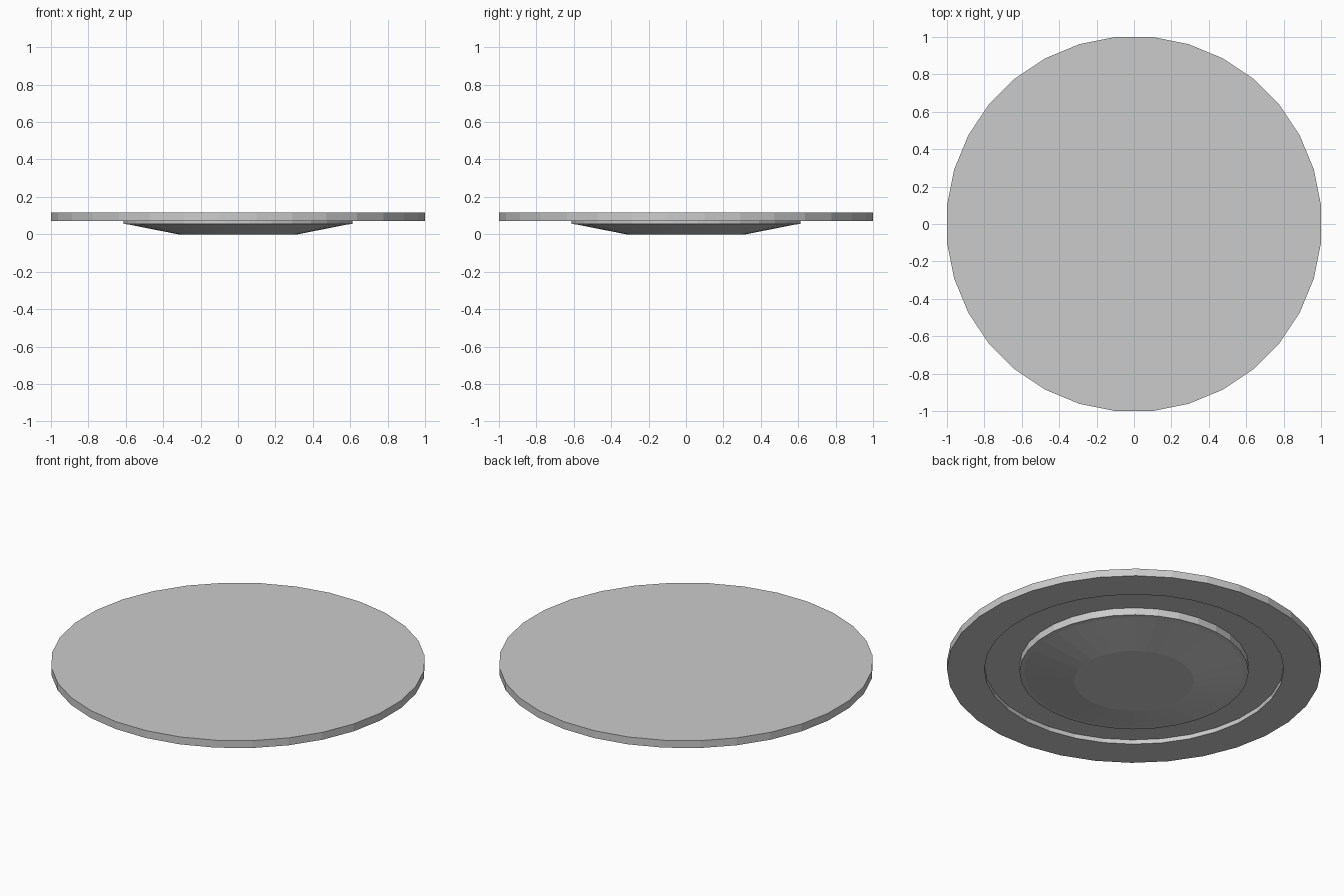
import bpy, bmesh
from math import cos, sin, pi, tau

if "Cube" in bpy.data.objects:
    bpy.data.objects.remove(bpy.data.objects["Cube"])

SIDES = 32
FLAT = 1 / cos(pi / SIDES)   # radii are measured to the flats


def lathe(name, profile):
    """Revolve (radius, z) points, listed from bottom to top, with capped ends."""
    bm = bmesh.new()
    rings = []
    for r, z in profile:
        ring = []
        for i in range(SIDES):
            a = tau * (i + 0.5) / SIDES
            ring.append(bm.verts.new((r * FLAT * cos(a), r * FLAT * sin(a), z)))
        rings.append(ring)
    for low, high in zip(rings, rings[1:]):
        for i in range(SIDES):
            j = (i + 1) % SIDES
            bm.faces.new((low[i], low[j], high[j], high[i]))
    bm.faces.new(rings[0][::-1])
    bm.faces.new(rings[-1])
    bmesh.ops.recalc_face_normals(bm, faces=bm.faces)
    mesh = bpy.data.meshes.new(name)
    bm.to_mesh(mesh)
    bm.free()
    obj = bpy.data.objects.new(name, mesh)
    bpy.context.collection.objects.link(obj)
    return obj


# Round plate with a shallow recess underneath
lathe("plate", [(0.80, 0.098), (0.80, 0.072), (1.0, 0.072), (1.0, 0.116)])

# Tapered dish set into the recess, with a narrow flat lip
lathe("lower_dish", [(0.32, 0.0), (0.588, 0.053), (0.612, 0.055), (0.612, 0.098)])
